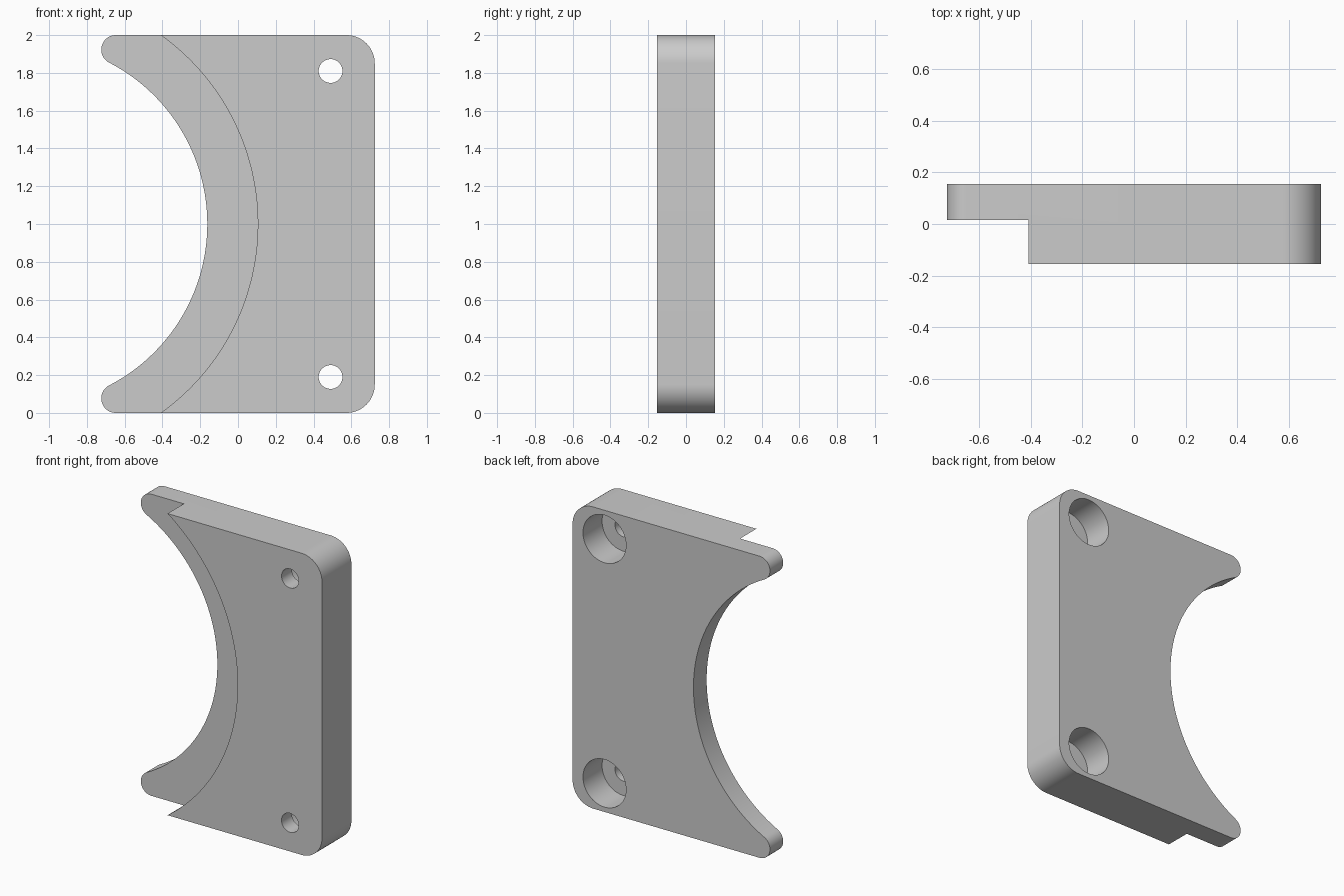
import bpy, bmesh
from math import atan2, cos, sin, hypot, pi, radians

if "Cube" in bpy.data.objects:
    bpy.data.objects.remove(bpy.data.objects["Cube"])

HALF_WIDTH, HALF_DEPTH = 0.724, 0.154
CORNER, TIP = 0.15, 0.077        # rounding radii
ARC_X = -1.125                   # centre of both large arcs
LEDGE_RADIUS, LEDGE_Y = 1.23, 0.016
HOLE_X, HOLE_Z = 0.49, 0.81      # hole height is measured from the middle
HOLE_RADIUS, BORE_RADIUS, BORE_DEPTH = 0.063, 0.158, 0.2

grey = bpy.data.materials.new("plain grey")
grey.use_nodes = True
grey.diffuse_color = (0.6, 0.6, 0.6, 1)
grey.node_tree.nodes["Principled BSDF"].inputs["Base Color"].default_value = (0.6, 0.6, 0.6, 1)


def arc(cx, cz, radius, start, end, steps):
    angles = [start + (end - start) * i / steps for i in range(steps + 1)]
    return [(cx + radius * cos(a), cz + radius * sin(a)) for a in angles]


def prism(name, outline, front, back):
    """Extrude an (x, z) outline from y=front to y=back."""
    bm = bmesh.new()
    face = bm.faces.new([bm.verts.new((x, front, z + 1)) for x, z in outline])
    moved = bmesh.ops.extrude_face_region(bm, geom=[face])["geom"]
    for v in moved:
        if isinstance(v, bmesh.types.BMVert):
            v.co.y = back
    bmesh.ops.recalc_face_normals(bm, faces=bm.faces)
    mesh = bpy.data.meshes.new(name)
    bm.to_mesh(mesh)
    bm.free()
    mesh.materials.append(grey)
    obj = bpy.data.objects.new(name, mesh)
    bpy.context.collection.objects.link(obj)
    return obj


def cut(target, cx, cz, radius, front, back, steps):
    """Subtract a cylinder running along y."""
    cutter = prism("cutter", arc(cx, cz, radius, 0, 2 * pi, steps)[:-1], front, back)
    cutter.hide_render = True
    mod = target.modifiers.new("cut", "BOOLEAN")
    mod.operation, mod.solver, mod.object = "DIFFERENCE", "EXACT", cutter
    bpy.context.view_layer.objects.active = target
    bpy.ops.object.modifier_apply(modifier=mod.name)
    bpy.data.objects.remove(cutter)


# Upper half of the plate outline: outer corner, rounded tip, concave arc
tip_x, tip_z = TIP - HALF_WIDTH, 1 - TIP
tangent = atan2(tip_z, tip_x - ARC_X)
inner_radius = hypot(tip_x - ARC_X, tip_z) - TIP
upper = arc(HALF_WIDTH - CORNER, 1 - CORNER, CORNER, 0, pi / 2, 16)
upper += arc(tip_x, tip_z, TIP, pi / 2, pi + tangent, 20)
upper += arc(ARC_X, 0, inner_radius, tangent, 0, 40)[1:]
outline = upper + [(x, -z) for x, z in reversed(upper[:-1])]

plate = prism("clamp_plate", outline, -HALF_DEPTH, HALF_DEPTH)

# Curved ledge stepped into the front
cut(plate, ARC_X, 0, LEDGE_RADIUS, -1, LEDGE_Y, 192)

# Screw holes with counterbores at the back
for side in (-1, 1):
    cut(plate, HOLE_X, side * HOLE_Z, HOLE_RADIUS, -1, 1, 48)
    cut(plate, HOLE_X, side * HOLE_Z, BORE_RADIUS, HALF_DEPTH - BORE_DEPTH, 1, 64)

bpy.ops.object.select_all(action="DESELECT")
plate.select_set(True)
bpy.context.view_layer.objects.active = plate
bpy.ops.object.shade_smooth_by_angle(angle=radians(30))
